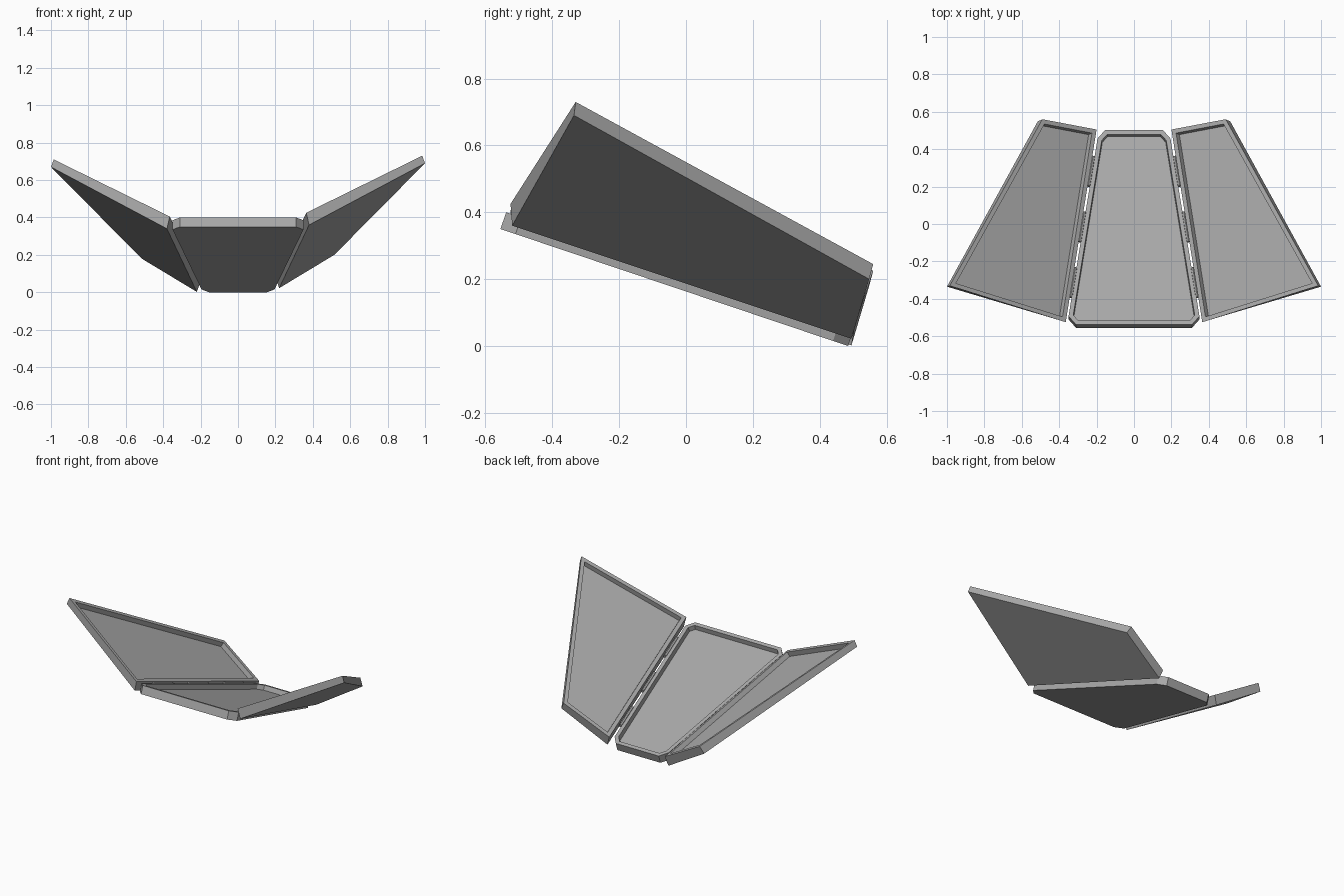
import bpy, bmesh
from mathutils import Vector

cube = bpy.data.objects.get("Cube")
if cube:
    bpy.data.objects.remove(cube, do_unlink=True)


def flat_material(name, value):
    mat = bpy.data.materials.new(name)
    mat.use_nodes = True
    color = (value, value, value, 1)
    mat.diffuse_color = color
    mat.node_tree.nodes["Principled BSDF"].inputs["Base Color"].default_value = color
    return mat


grey = flat_material("plain grey", 0.4)


def finish(name, bm):
    bmesh.ops.recalc_face_normals(bm, faces=bm.faces)
    mesh = bpy.data.meshes.new(name)
    bm.to_mesh(mesh)
    bm.free()
    mesh.materials.append(grey)
    obj = bpy.data.objects.new(name, mesh)
    bpy.context.collection.objects.link(obj)
    return obj


def tray(name, bottom, top, rim=0.03, depth=0.03):
    """Slab between two matching outlines, with a recessed field inside a raised rim."""
    bm = bmesh.new()
    low = [bm.verts.new(p) for p in bottom]
    high = [bm.verts.new(p) for p in top]
    bm.faces.new(low[::-1])
    field = bm.faces.new(high)
    n = len(low)
    for i in range(n):
        j = (i + 1) % n
        bm.faces.new((low[i], low[j], high[j], high[i]))
    bmesh.ops.recalc_face_normals(bm, faces=bm.faces)
    bmesh.ops.inset_region(bm, faces=[field], thickness=rim, use_even_offset=True)
    normal = field.normal.copy()
    # Narrow second inset keeps the recess walls steep
    bmesh.ops.inset_region(bm, faces=[field], thickness=0.003, use_even_offset=True)
    bmesh.ops.translate(bm, verts=field.verts, vec=-normal * depth)
    return finish(name, bm)


# Centre panel: sloped trapezoid with clipped corners
half = [(0.31, -0.555), (0.35, -0.51), (0.195, 0.44), (0.155, 0.485)]
plan = half + [(-x, y) for x, y in reversed(half)]
bottom = [Vector((x, y, (0.485 - y) * 0.3365)) for x, y in plan]
lift = Vector((0, 0.319, 0.948)) * 0.053
tray("centre_panel", bottom, [p + lift for p in bottom], rim=0.024)

# Side panels: flared wings, the right one sitting slightly lower
wing_bottom = [(1.0, -0.335, 0.69), (0.515, 0.548, 0.2),
               (0.22, 0.495, 0.022), (0.38, -0.52, 0.36)]
wing_top = [(0.985, -0.33, 0.73), (0.49, 0.56, 0.245),
            (0.2, 0.505, 0.08), (0.365, -0.525, 0.425)]


def hinge(name, start, end, radius=0.012):
    """Low-poly pin laid along the seam."""
    axis = end - start
    bm = bmesh.new()
    bmesh.ops.create_cone(bm, cap_ends=True, segments=8, radius1=radius,
                          radius2=radius, depth=axis.length)
    bmesh.ops.rotate(bm, verts=bm.verts, matrix=axis.to_track_quat('Z', 'Y').to_matrix())
    bmesh.ops.translate(bm, verts=bm.verts, vec=(start + end) / 2)
    return finish(name, bm)


for side, sign, drop in (("left", 1, 0), ("right", -1, -0.02)):
    def place(points):
        return [Vector((x * sign, y, z + drop)) for x, y, z in points]
    tray(side + "_panel", place(wing_bottom), place(wing_top), rim=0.024)

    # Three hinges along each seam
    back = Vector((0.2 * sign, 0.48, 0.053))
    front = Vector((0.358 * sign, -0.51, 0.385))
    for i, t in enumerate((0.2, 0.5, 0.8)):
        hinge(f"{side}_hinge_{i + 1}", back.lerp(front, t - 0.08), back.lerp(front, t + 0.08))
